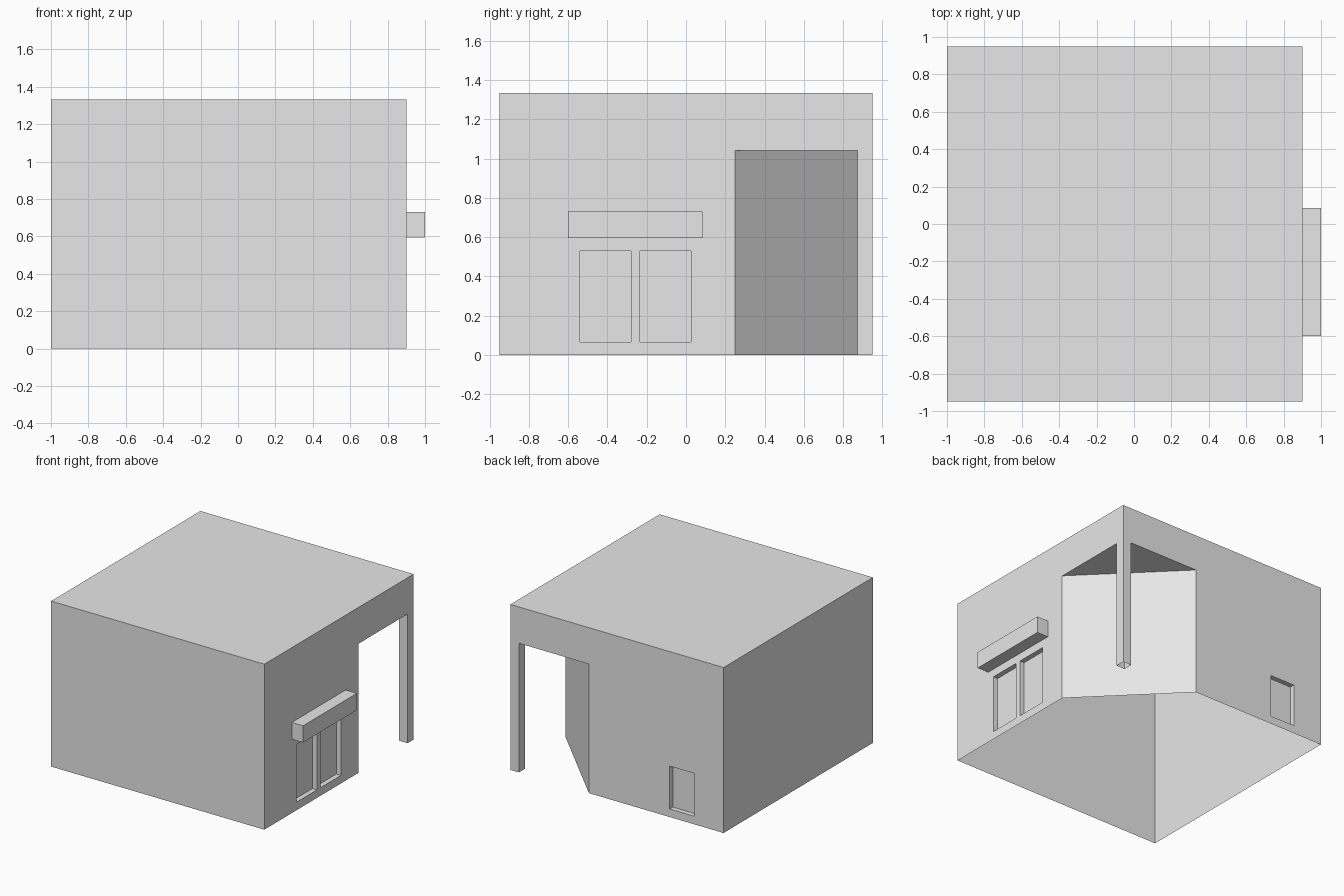
import bpy, bmesh
from mathutils import Vector

cube = bpy.data.objects.get("Cube")
if cube:
    bpy.data.objects.remove(cube, do_unlink=True)

X0, X1, Y0, Y1, H = -1.0, 0.9, -0.95, 0.95, 1.333
PORCH_H, PORCH_X, PORCH_Y = 1.04, 0.2, 0.25   # chamfered corner entrance
RECESS, POST = 0.04, 0.076

grey = bpy.data.materials.new("plain_grey")
grey.use_nodes = True
grey.diffuse_color = (0.8, 0.8, 0.8, 1)
grey.node_tree.nodes["Principled BSDF"].inputs["Base Color"].default_value = (0.8, 0.8, 0.8, 1)


def finish(name, bm):
    bmesh.ops.remove_doubles(bm, verts=bm.verts, dist=0.0005)
    bmesh.ops.recalc_face_normals(bm, faces=bm.faces)
    mesh = bpy.data.meshes.new(name)
    bm.to_mesh(mesh)
    bm.free()
    mesh.materials.append(grey)
    obj = bpy.data.objects.new(name, mesh)
    bpy.context.collection.objects.link(obj)
    return obj


def face(bm, *points):
    bm.faces.new([bm.verts.new(p) for p in points])


def wall(bm, place, us, zs, windows, gaps):
    """Panelled wall; place(u, z, depth) gives a point, windows are recessed, gaps left open."""
    for i in range(len(us) - 1):
        for j in range(len(zs) - 1):
            if (i, j) in gaps:
                continue
            rim = [(us[i], zs[j]), (us[i + 1], zs[j]), (us[i + 1], zs[j + 1]), (us[i], zs[j + 1])]
            depth = RECESS if (i, j) in windows else 0
            face(bm, *[place(u, z, depth) for u, z in rim])
            if depth:
                for a, b in zip(rim, rim[1:] + rim[:1]):
                    face(bm, place(*a, 0), place(*b, 0), place(*b, depth), place(*a, depth))


def box(name, low, high, open_bottom=False):
    low, high = Vector(low), Vector(high)
    bm = bmesh.new()
    bmesh.ops.create_cube(bm, size=1)
    for v in bm.verts:
        v.co = [(low[k] + high[k]) / 2 + v.co[k] * (high[k] - low[k]) for k in range(3)]
    if open_bottom:
        bm.faces.ensure_lookup_table()
        lowest = min(bm.faces, key=lambda f: f.calc_center_median().z)
        bmesh.ops.delete(bm, geom=[lowest], context='FACES')
    return finish(name, bm)


# Building shell, open underneath
shell = bmesh.new()

# Side wall with two tall windows and the porch opening
wall(shell, lambda u, z, d: (X1 - d, u, z),
     [Y0, -0.54, -0.28, -0.235, 0.025, PORCH_Y, Y1], [0, 0.065, 0.53, PORCH_H, H],
     windows={(1, 1), (3, 1)}, gaps={(5, 0), (5, 1), (5, 2)})

# Back wall with one small window and the porch opening
wall(shell, lambda u, z, d: (u, Y1 - d, z),
     [X0, -0.74, -0.52, PORCH_X, X1], [0, 0.065, 0.41, PORCH_H, H],
     windows={(1, 1)}, gaps={(3, 0), (3, 1), (3, 2)})

# Plain front and side walls, roof
face(shell, (X0, Y0, 0), (X1, Y0, 0), (X1, Y0, H), (X0, Y0, H))
face(shell, (X0, Y1, 0), (X0, Y0, 0), (X0, Y0, H), (X0, Y1, H))
face(shell, (X0, Y0, H), (X1, Y0, H), (X1, Y1, H), (X0, Y1, H))

# Diagonal porch wall and porch ceiling
a, b = (X1, PORCH_Y), (PORCH_X, Y1)
face(shell, (*a, 0), (*b, 0), (*b, PORCH_H), (*a, PORCH_H))
face(shell, (*a, PORCH_H), (*b, PORCH_H), (X1, Y1, PORCH_H))
finish("building_shell", shell)

# Corner post under the overhang
box("corner_post", (X1 - POST, Y1 - POST, 0), (X1, Y1, PORCH_H), open_bottom=True)

# Awning over the two windows
box("window_awning", (X1, -0.6, 0.595), (1.0, 0.085, 0.73))
